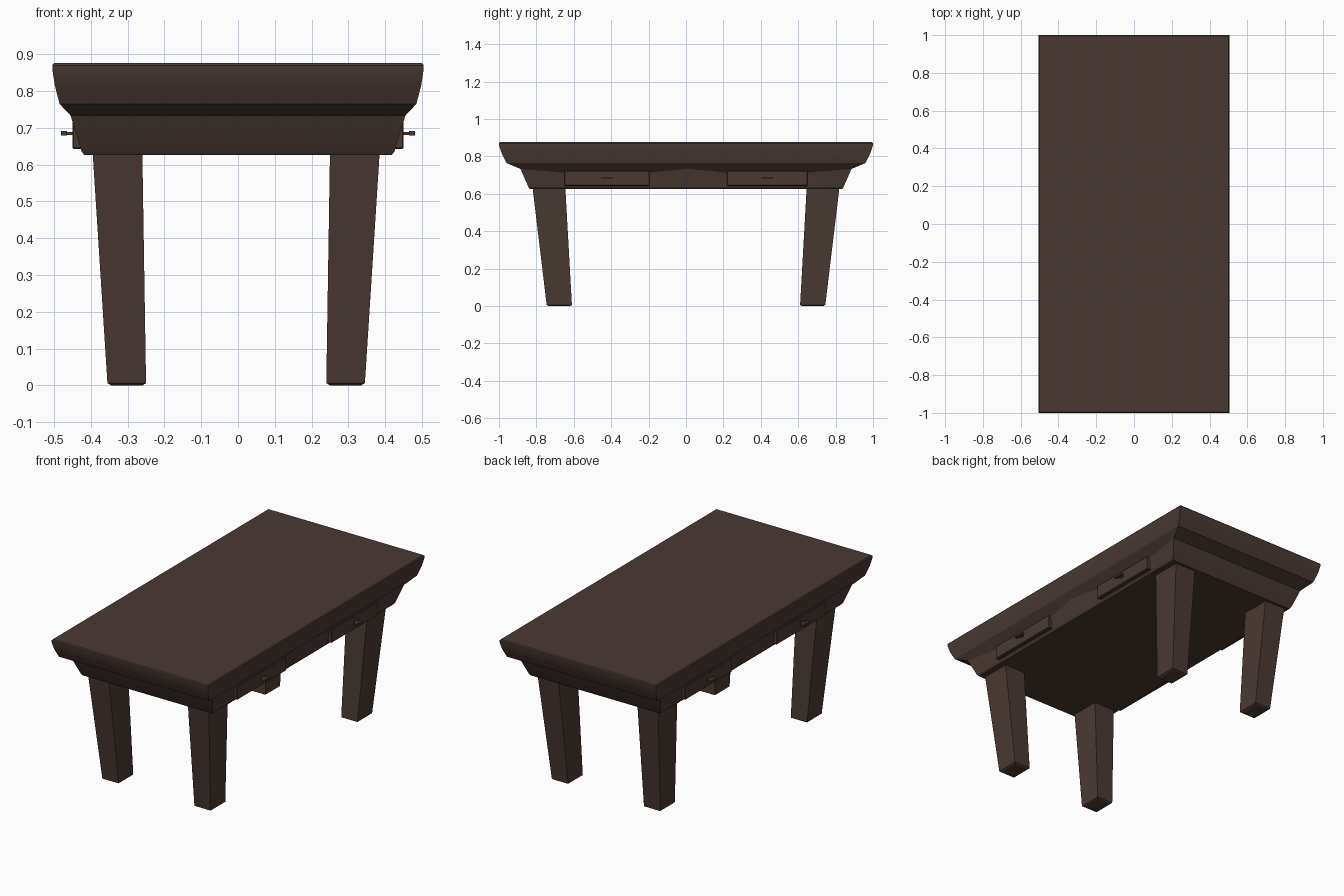
import bpy
import bmesh
import math

cube = bpy.data.objects.get("Cube")
if cube:
    bpy.data.objects.remove(cube, do_unlink=True)

wood = bpy.data.materials.new("dark brown wood")
wood.use_nodes = True
COLOUR = (0.068, 0.042, 0.034, 1)
wood.diffuse_color = COLOUR
wood.node_tree.nodes["Principled BSDF"].inputs["Base Color"].default_value = COLOUR


def loft(name, rings, bevel=0.0):
    """Skin a stack of equal point rings, listed from top to bottom, and cap the ends."""
    bm = bmesh.new()
    loops = [[bm.verts.new(p) for p in ring] for ring in rings]
    for a, b in zip(loops, loops[1:]):
        for i in range(len(a)):
            j = (i + 1) % len(a)
            bm.faces.new((a[i], b[i], b[j], a[j]))
    bm.faces.new(loops[0])
    bm.faces.new(loops[-1][::-1])
    bmesh.ops.recalc_face_normals(bm, faces=bm.faces)
    mesh = bpy.data.meshes.new(name)
    bm.to_mesh(mesh)
    bm.free()
    mesh.materials.append(wood)
    obj = bpy.data.objects.new(name, mesh)
    bpy.context.collection.objects.link(obj)
    if bevel:
        mod = obj.modifiers.new("soft edges", "BEVEL")
        mod.width = bevel
        mod.segments = 1
    return obj


def rect(x0, x1, y0, y1, z):
    return [(x0, y0, z), (x1, y0, z), (x1, y1, z), (x0, y1, z)]


def box(name, x, y, z, bevel=0.0):
    x0, x1 = sorted(x)
    return loft(name, [rect(x0, x1, *y, z[1]), rect(x0, x1, *y, z[0])], bevel)


# Top slab and apron: one moulded profile, with the long sides cut back at the drawers
STATIONS = [-0.65, -0.2, 0.01, 0.22, 0.65]


def moulding_ring(hx, hy, z, recess=False):
    side = []
    for y in STATIONS:
        if recess:
            centre = abs(y) < 0.1
            side.append((hx if centre else hx - 0.02, y, z if centre else z - 0.02))
        else:
            side.append((hx, y, z))
    right = [(hx, -hy, z)] + side + [(hx, hy, z)]
    left = [(-x, y, h) for x, y, h in reversed(right)]
    return right + left


profile = [(0.5, 0.995, 0.876), (0.505, 1.0, 0.87), (0.505, 1.0, 0.86),
           (0.498, 0.985, 0.815), (0.485, 0.96, 0.765), (0.455, 0.885, 0.733),
           (0.425, 0.842, 0.635), (0.418, 0.835, 0.626)]
top = loft("table_top", [moulding_ring(*p, recess=(i == 5)) for i, p in enumerate(profile)])

# Tapered, splayed legs
for sx, x_name in ((1, "left"), (-1, "right")):
    for sy, y_name in ((-1, "front"), (1, "back")):
        rings = []
        for xi, xo, yi, yo, z in ((0.255, 0.39, 0.645, 0.82, 0.63),
                                  (0.245, 0.35, 0.61, 0.745, 0.006),
                                  (0.255, 0.34, 0.62, 0.735, 0.0)):
            x0, x1 = sorted((sx * xi - 0.005, sx * xo - 0.005))
            y0, y1 = sorted((sy * yi, sy * yo))
            rings.append(rect(x0, x1, y0, y1, z))
        loft(f"{y_name}_{x_name}_leg", rings)

# Drawers with thin pull handles on both long sides
for sx, x_name in ((1, "left"), (-1, "right")):
    for y0, y1, y_name in ((-0.65, -0.195, "front"), (0.22, 0.65, "back")):
        mid = (y0 + y1) / 2
        tag = f"{y_name}_{x_name}"
        box(f"{tag}_drawer", (sx * 0.38, sx * 0.45), (y0, y1), (0.643, 0.722), 0.003)
        box(f"{tag}_handle_stem", (sx * 0.445, sx * 0.47),
            (mid - 0.012, mid + 0.012), (0.681, 0.689))
        box(f"{tag}_handle", (sx * 0.465, sx * 0.481),
            (mid - 0.03, mid + 0.03), (0.679, 0.691))

# Soft shading on the rounded slab edge only
bpy.ops.object.select_all(action="DESELECT")
top.select_set(True)
bpy.context.view_layer.objects.active = top
bpy.ops.object.shade_smooth_by_angle(angle=math.radians(20))
